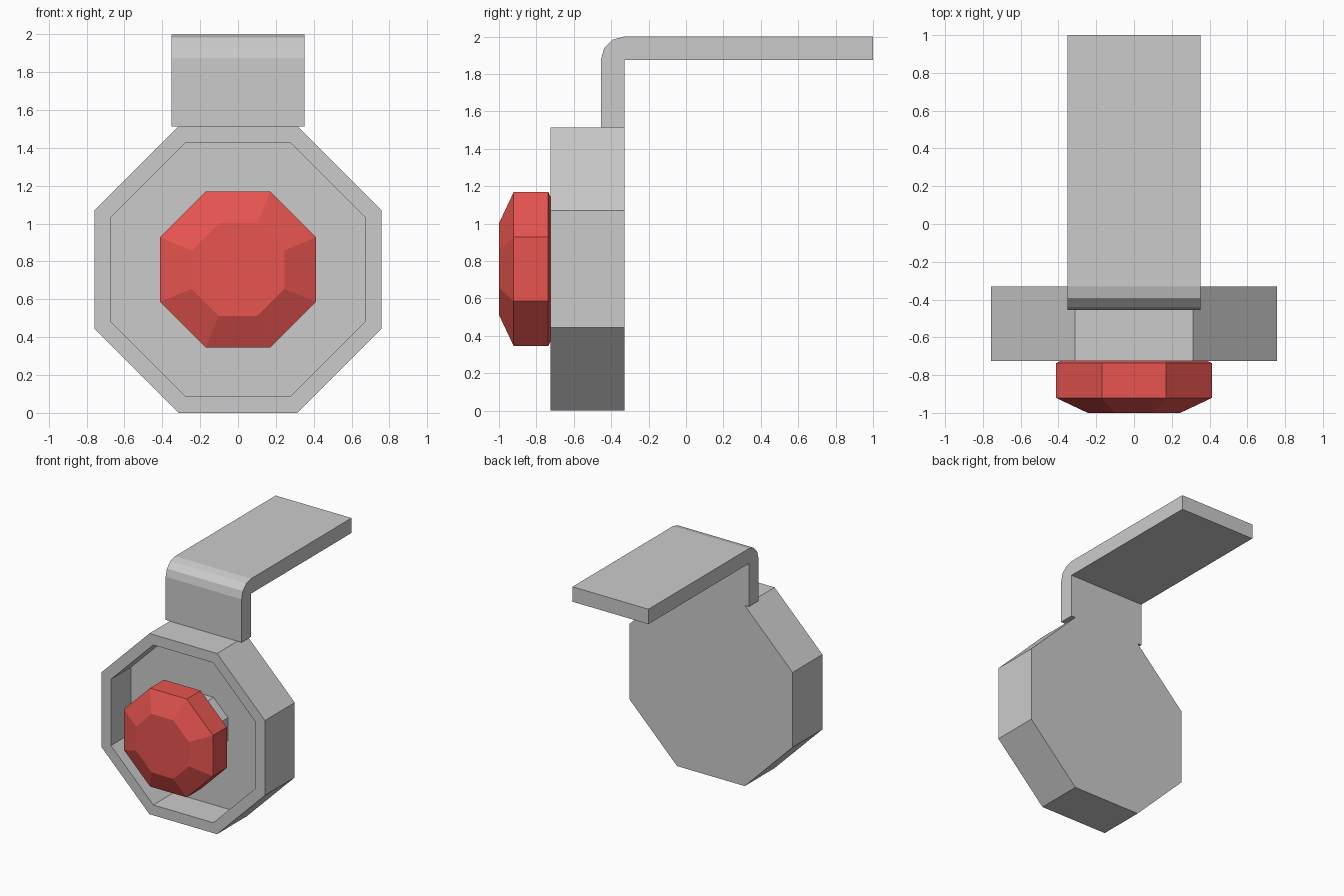
import bpy, bmesh, math

if "Cube" in bpy.data.objects:
    bpy.data.objects.remove(bpy.data.objects["Cube"])

CZ = 0.757  # height of the shared axis


def finish(name, bm):
    bmesh.ops.recalc_face_normals(bm, faces=bm.faces[:])
    mesh = bpy.data.meshes.new(name)
    bm.to_mesh(mesh)
    bm.free()
    obj = bpy.data.objects.new(name, mesh)
    bpy.context.collection.objects.link(obj)
    return obj


def octagon_stack(name, rings):
    """Skin octagons of (half width, y) along the y axis and cap both ends."""
    bm = bmesh.new()
    loops = []
    for half, y in rings:
        r = half / math.cos(math.pi / 8)
        angles = [math.pi / 8 + i * math.pi / 4 for i in range(8)]
        loops.append([bm.verts.new((r * math.cos(a), y, CZ + r * math.sin(a)))
                      for a in angles])
    for a, b in zip(loops, loops[1:]):
        for i in range(8):
            j = (i + 1) % 8
            bm.faces.new((a[i], a[j], b[j], b[i]))
    bm.faces.new(loops[0])
    bm.faces.new(loops[-1])
    return finish(name, bm)


# Open-fronted octagonal cup
octagon_stack("housing", [(0.757, -0.33), (0.757, -0.725), (0.67, -0.725), (0.67, -0.46)])

# Stem between cup floor and button
octagon_stack("stem", [(0.23, -0.46), (0.23, -0.67)])

# Red button, tapered front and back
button = octagon_stack("button", [(0.245, -0.655), (0.412, -0.737), (0.412, -0.921), (0.245, -1.0)])
red = bpy.data.materials.new("red")
red.diffuse_color = (0.8, 0.09, 0.08, 1)
red.use_nodes = True
red.node_tree.nodes["Principled BSDF"].inputs["Base Color"].default_value = red.diffuse_color
button.data.materials.append(red)

# Bent strap: side profile with a rounded outer corner, extruded across x
bend = [math.radians(180 - 30 * i) for i in range(4)]
profile = [(-0.33, 1.875), (-0.33, 1.514), (-0.455, 1.514)]
profile += [(-0.33 + 0.125 * math.cos(a), 1.875 + 0.125 * math.sin(a)) for a in bend]
profile += [(1.0, 2.0), (1.0, 1.875)]
bm = bmesh.new()
left, right = [[bm.verts.new((x, y, z)) for y, z in profile] for x in (-0.352, 0.352)]
n = len(profile)
for i in range(n):
    j = (i + 1) % n
    bm.faces.new((left[i], left[j], right[j], right[i]))
bm.faces.new(left)
bm.faces.new(right)
finish("bracket", bm)
